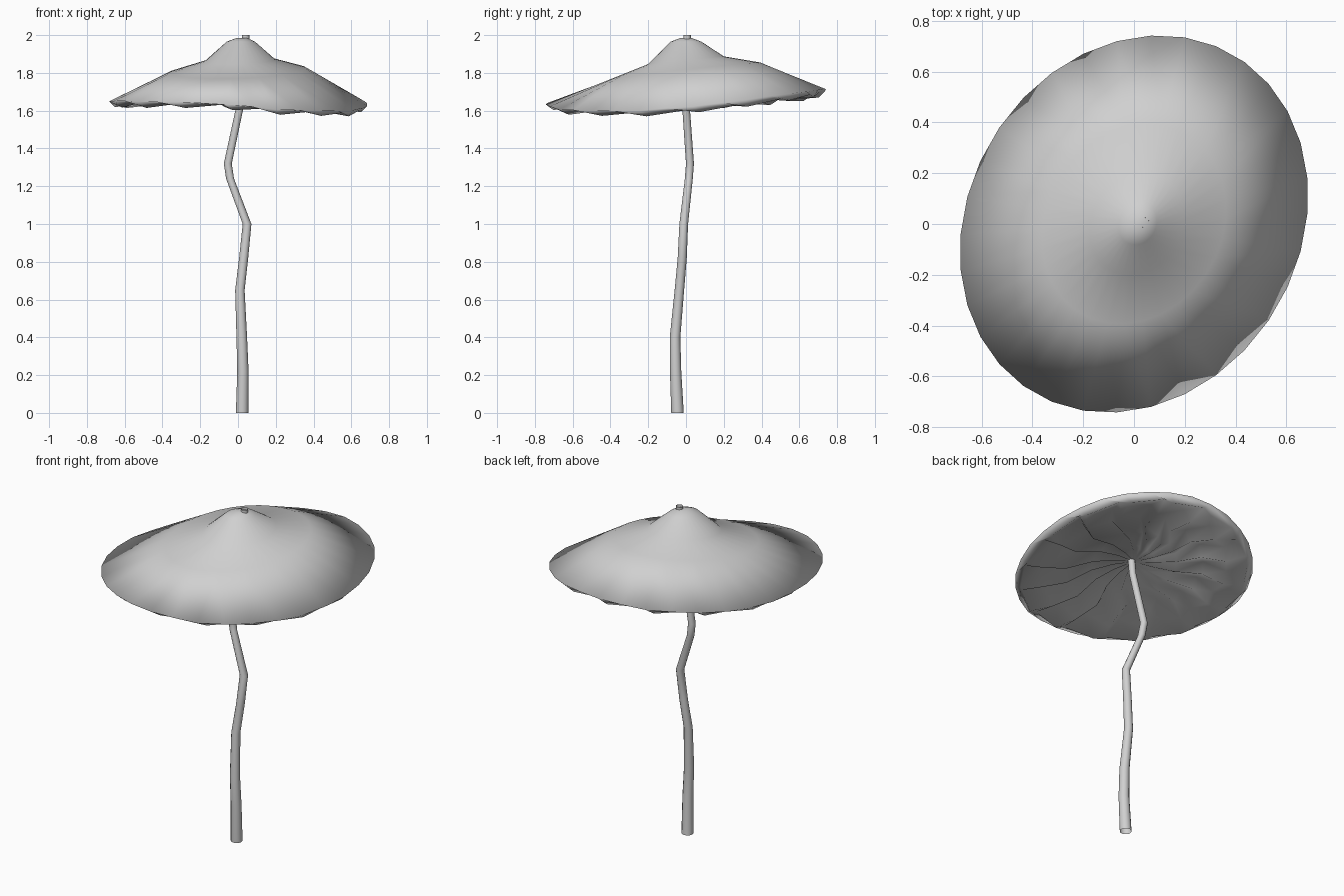
import bpy, bmesh
from math import sin, cos, pi, tau
import random

random.seed(4)
cube = bpy.data.objects.get("Cube")
if cube:
    bpy.data.objects.remove(cube, do_unlink=True)

# One plain grey for the whole model
grey = bpy.data.materials.new("pale_grey")
grey.use_nodes = True
grey.diffuse_color = (0.63, 0.63, 0.63, 1)
grey.node_tree.nodes["Principled BSDF"].inputs["Base Color"].default_value = (0.63, 0.63, 0.63, 1)


def loft(name, rings, closed):
    """Skin a list of equal closed rings, optionally closing both ends."""
    bm = bmesh.new()
    loops = [[bm.verts.new(p) for p in ring] for ring in rings]
    n = len(loops[0])
    for a, b in zip(loops, loops[1:]):
        for i in range(n):
            j = (i + 1) % n
            bm.faces.new((a[i], a[j], b[j], b[i]))
    if closed:
        bm.faces.new(loops[0])
        bm.faces.new(loops[-1])
    bmesh.ops.recalc_face_normals(bm, faces=bm.faces[:])
    mesh = bpy.data.meshes.new(name)
    bm.to_mesh(mesh)
    bm.free()
    mesh.materials.append(grey)
    mesh.shade_smooth()
    obj = bpy.data.objects.new(name, mesh)
    bpy.context.collection.objects.link(obj)


SEGMENTS = 32
angles = [tau * (i + 0.5) / SEGMENTS for i in range(SEGMENTS)]
jitter = [random.uniform(-0.005, 0.005) for _ in angles]
fold = [(-1) ** i * random.uniform(0.7, 1.3) for i in range(SEGMENTS)]


def outline(t, s):
    """Point on the slightly skewed oval outline, scaled by s."""
    return 0.686 * s * cos(t), 0.743 * s * sin(t + 0.15)


def rim_height(i):
    t = angles[i]
    return (1.652 + 0.04 * sin(t) - 0.005 * cos(t)
            - 0.012 * cos(2 * t) + 0.023 * sin(2 * t) + jitter[i])


def top_ring(s, z, tilt_x, tilt_y, shift):
    ring = []
    for t in angles:
        x, y = outline(t, s)
        ring.append((x + shift, y, z + tilt_x * cos(t) + tilt_y * sin(t)))
    return ring


def gill_ring(s, drop, pleat):
    """Underside ring: shallow hollow with leaning, swirling folds."""
    ring = []
    for i, t in enumerate(angles):
        x, y = outline(t + 0.1 * sin(s * 8) + 0.05 * fold[i], s)
        z = 1.70 + (rim_height(i) - 1.70) * s ** 2 - drop
        ring.append((x, y, z + pleat * fold[i]))
    return ring


# Cap: peaked top, oval rim, pleated underside in one skin
rim = [(*outline(t, 1), rim_height(i)) for i, t in enumerate(angles)]
cap_rings = [
    top_ring(0.04, 1.985, 0, 0, 0.02),
    top_ring(0.11, 1.965, 0, 0, 0.015),
    top_ring(0.27, 1.867, 0.005, 0.02, 0.01),
    top_ring(0.53, 1.812, 0.012, 0.042, 0),
    rim,
    gill_ring(0.95, 0.028, 0.01),
    gill_ring(0.78, 0.015, 0.026),
    gill_ring(0.58, 0.005, 0.028),
    gill_ring(0.36, 0.0, 0.02),
    gill_ring(0.18, 0.0, 0.01),
    gill_ring(0.03, 0.0, 0.0),
]
loft("cap", cap_rings, closed=True)

# Stem: crooked tapering open tube that pokes out of the peak (x, y, z, radius)
path = [
    (0.022, -0.045, 0.0, 0.033), (0.026, -0.055, 0.22, 0.03),
    (0.02, -0.058, 0.4, 0.028), (0.01, -0.035, 0.65, 0.025),
    (0.03, -0.02, 0.82, 0.024), (0.048, -0.012, 1.0, 0.023),
    (-0.042, 0.015, 1.24, 0.021), (-0.054, 0.021, 1.32, 0.021),
    (0.01, 0.0, 1.62, 0.02), (0.04, 0.004, 1.9, 0.02), (0.04, 0.006, 2.0, 0.02),
]
SIDES = 12
stem_rings = [[(x + r * cos(tau * k / SIDES), y + r * sin(tau * k / SIDES), z)
               for k in range(SIDES)] for x, y, z, r in path]
loft("stem", stem_rings, closed=False)
